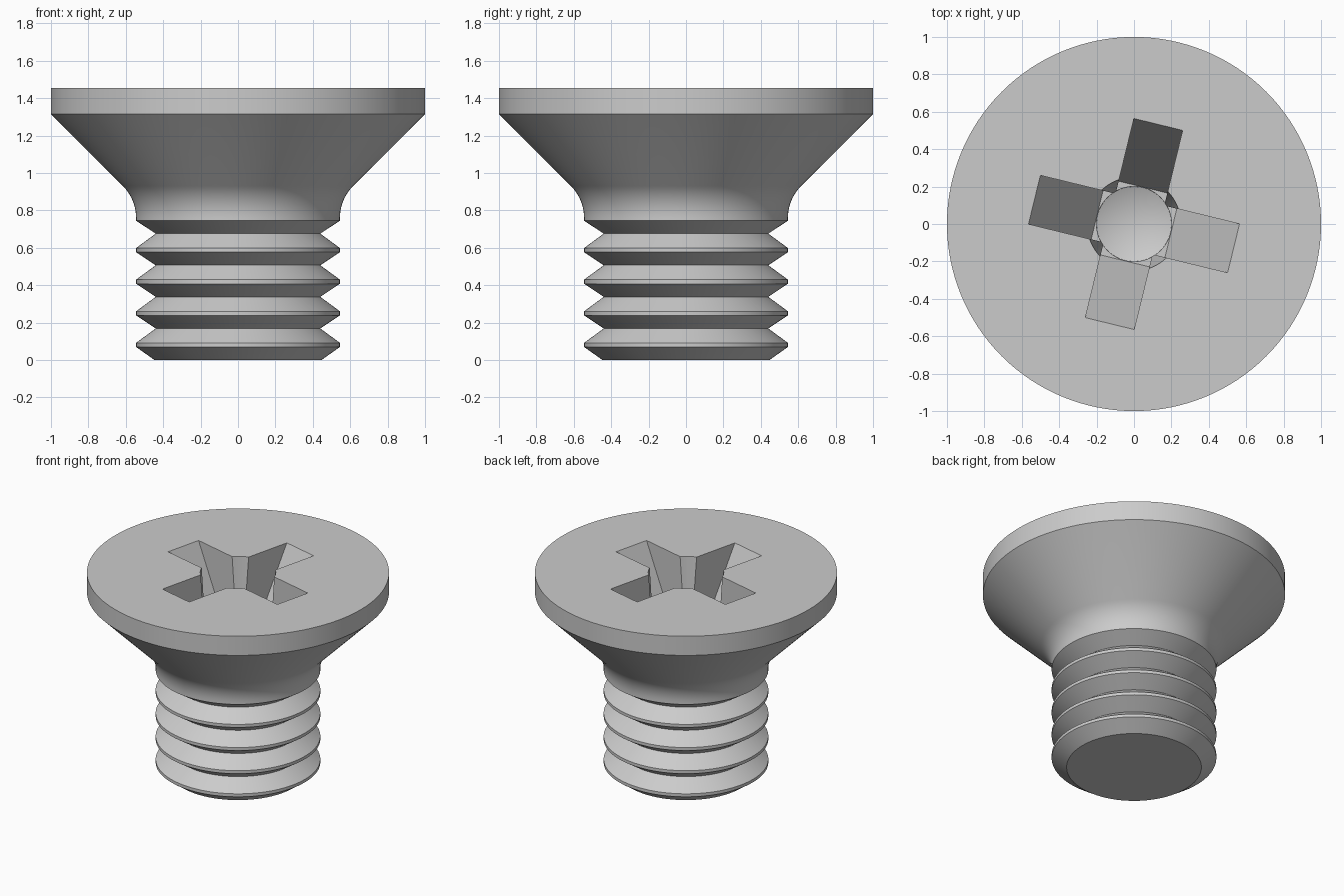
import bpy, bmesh, math
from mathutils import Matrix

if "Cube" in bpy.data.objects:
    bpy.data.objects.remove(bpy.data.objects["Cube"], do_unlink=True)

TOP = 1.455
steel = bpy.data.materials.new("grey steel")
steel.use_nodes = True
steel.diffuse_color = (0.6, 0.6, 0.6, 1)
steel.node_tree.nodes["Principled BSDF"].inputs["Base Color"].default_value = (0.6, 0.6, 0.6, 1)


def add_object(name, bm):
    bmesh.ops.recalc_face_normals(bm, faces=bm.faces)
    mesh = bpy.data.meshes.new(name)
    bm.to_mesh(mesh)
    bm.free()
    mesh.materials.append(steel)
    obj = bpy.data.objects.new(name, mesh)
    bpy.context.collection.objects.link(obj)
    return obj


def lathe(name, profile, sides=128):
    """Revolve (radius, height) points; both ends lie on the axis."""
    bm = bmesh.new()
    rings = []
    for r, z in profile:
        count = 1 if r == 0 else sides
        rings.append([bm.verts.new((r * math.cos(math.tau * i / sides),
                                    r * math.sin(math.tau * i / sides), z))
                      for i in range(count)])
    for a, b in zip(rings, rings[1:]):
        for i in range(sides):
            j = (i + 1) % sides
            if len(a) == 1:
                bm.faces.new((a[0], b[j], b[i]))
            elif len(b) == 1:
                bm.faces.new((a[i], a[j], b[0]))
            else:
                bm.faces.new((a[i], a[j], b[j], b[i]))
    # Flat end discs become single faces
    flat = [e for e in bm.edges if len(e.link_faces) == 2
            and all(abs(f.calc_center_median().z - e.verts[0].co.z) < 1e-6 for f in e.link_faces)]
    bmesh.ops.dissolve_edges(bm, edges=flat, use_verts=False)
    loose = [v for v in bm.verts if not v.link_faces]
    bmesh.ops.delete(bm, geom=loose, context='VERTS')
    return add_object(name, bm)


def slot(name, angle, half_width):
    """Tapered bar that cuts two opposite arms of the cross recess."""
    over, depth = 0.05, 0.69
    top, low = 0.548 + over / 2, 0.548 - depth / 2
    outline = [(-top, TOP + over), (top, TOP + over), (low, TOP - depth), (-low, TOP - depth)]
    bm = bmesh.new()
    face = bm.faces.new([bm.verts.new((x, -half_width, z)) for x, z in outline])
    new = bmesh.ops.extrude_face_region(bm, geom=[face])["geom"]
    bmesh.ops.translate(bm, vec=(0, 2 * half_width, 0),
                        verts=[g for g in new if isinstance(g, bmesh.types.BMVert)])
    bmesh.ops.rotate(bm, verts=bm.verts, matrix=Matrix.Rotation(angle, 3, 'Z'))
    return add_object(name, bm)


# Thread: stacked ridges with narrow flat crests
crest, root, pitch = 0.545, 0.44, 0.169
profile = [(0, 0)]
for i in range(4):
    z = i * pitch
    profile += [(root + 0.006 * (i == 0), z), (crest, z + 0.07), (crest, z + 0.092)]
profile += [(root, 4 * pitch), (crest, 0.745)]

# Neck fillet running into the countersunk cone, then the rim
radius = 0.2415
for i in range(11):
    a = math.radians(45 * i / 10)
    profile.append((crest + radius * (1 - math.cos(a)), 0.76 + radius * math.sin(a)))
profile += [(1, 1.315), (1, TOP), (0, TOP)]
screw = lathe("countersunk_screw", profile)

# Cross recess: tapered centre well with conical tip, and two crossing slots
turn = math.radians(-13.7)
cutters = [
    lathe("recess_well_cutter", [(0, 0.67), (0.2, 0.755), (0.254, TOP + 0.05), (0, TOP + 0.05)], 64),
    slot("recess_slot_cutter_a", turn, 0.134),
    slot("recess_slot_cutter_b", turn + math.pi / 2, 0.134),
]
bpy.context.view_layer.objects.active = screw
screw.select_set(True)
for cutter in cutters:
    cut = screw.modifiers.new(cutter.name, 'BOOLEAN')
    cut.operation = 'DIFFERENCE'
    cut.solver = 'EXACT'
    cut.object = cutter
    bpy.ops.object.modifier_apply(modifier=cut.name)
for cutter in cutters:
    bpy.data.objects.remove(cutter, do_unlink=True)

bpy.ops.object.shade_smooth_by_angle(angle=math.radians(25))
